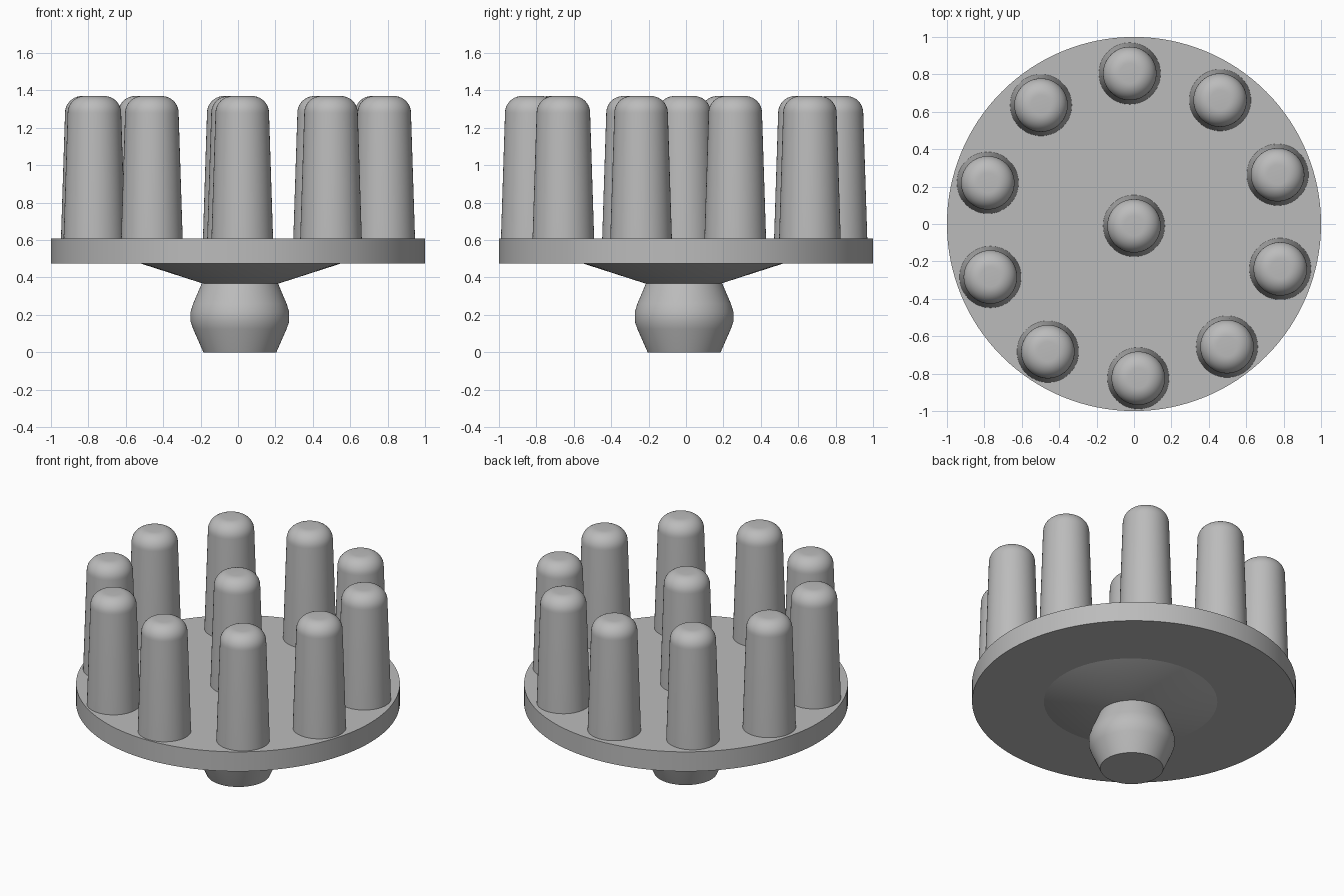
import bpy, bmesh, math

cube = bpy.data.objects.get("Cube")
if cube:
    bpy.data.objects.remove(cube, do_unlink=True)

grey = bpy.data.materials.new("plain_grey")
grey.use_nodes = True
grey.diffuse_color = (0.5, 0.5, 0.5, 1)
grey.node_tree.nodes["Principled BSDF"].inputs["Base Color"].default_value = (0.5, 0.5, 0.5, 1)


def lathe(name, profile, location, segments=64):
    """Spin a profile of (radius, height) points around z, capping both ends."""
    bm = bmesh.new()
    rings = []
    for r, z in profile:
        rings.append([bm.verts.new((r * math.cos(a), r * math.sin(a), z))
                      for a in (math.tau * i / segments for i in range(segments))])
    for low, high in zip(rings, rings[1:]):
        for i in range(segments):
            j = (i + 1) % segments
            bm.faces.new((low[i], low[j], high[j], high[i]))
    bm.faces.new(rings[0][::-1])
    bm.faces.new(rings[-1])
    mesh = bpy.data.meshes.new(name)
    bm.to_mesh(mesh)
    bm.free()
    mesh.materials.append(grey)
    obj = bpy.data.objects.new(name, mesh)
    obj.location = location
    bpy.context.collection.objects.link(obj)
    bpy.ops.object.select_all(action='DESELECT')
    obj.select_set(True)
    bpy.context.view_layer.objects.active = obj
    bpy.ops.object.shade_smooth_by_angle(angle=math.radians(35))
    return obj


# Round base plate
PLATE_BOTTOM, PLATE_TOP = 0.475, 0.608
lathe("base_plate", [(1, PLATE_BOTTOM), (1, PLATE_TOP)], (0, 0, 0), 128)

# Bulging plug and the shallow cone that joins it to the plate
lathe("plug", [(0.195, 0), (0.25, 0.125), (0.264, 0.165), (0.264, 0.215),
               (0.25, 0.26), (0.203, 0.37)], (0.01, -0.01, 0))
lathe("plug_flange", [(0.203, 0.368), (0.545, PLATE_BOTTOM + 0.003)], (0.015, -0.015, 0))

# Tapered peg with a rounded top
BASE_R, TOP_R, ROUND, TOP = 0.165, 0.143, 0.09, 1.37
peg = [(BASE_R, PLATE_TOP - 0.01)]
for k in range(11):
    a = math.pi / 2 * k / 10
    peg.append((TOP_R - ROUND + ROUND * math.cos(a), TOP - ROUND + ROUND * math.sin(a)))

# One peg in the middle, ten around the rim
CX, CY = 0.0, -0.01
lathe("centre_peg", peg, (CX, CY, 0))
for n in range(10):
    a = math.radians(91.6 + 36 * n)
    lathe(f"rim_peg_{n + 1}", peg, (CX + 0.815 * math.cos(a), CY + 0.815 * math.sin(a), 0))
